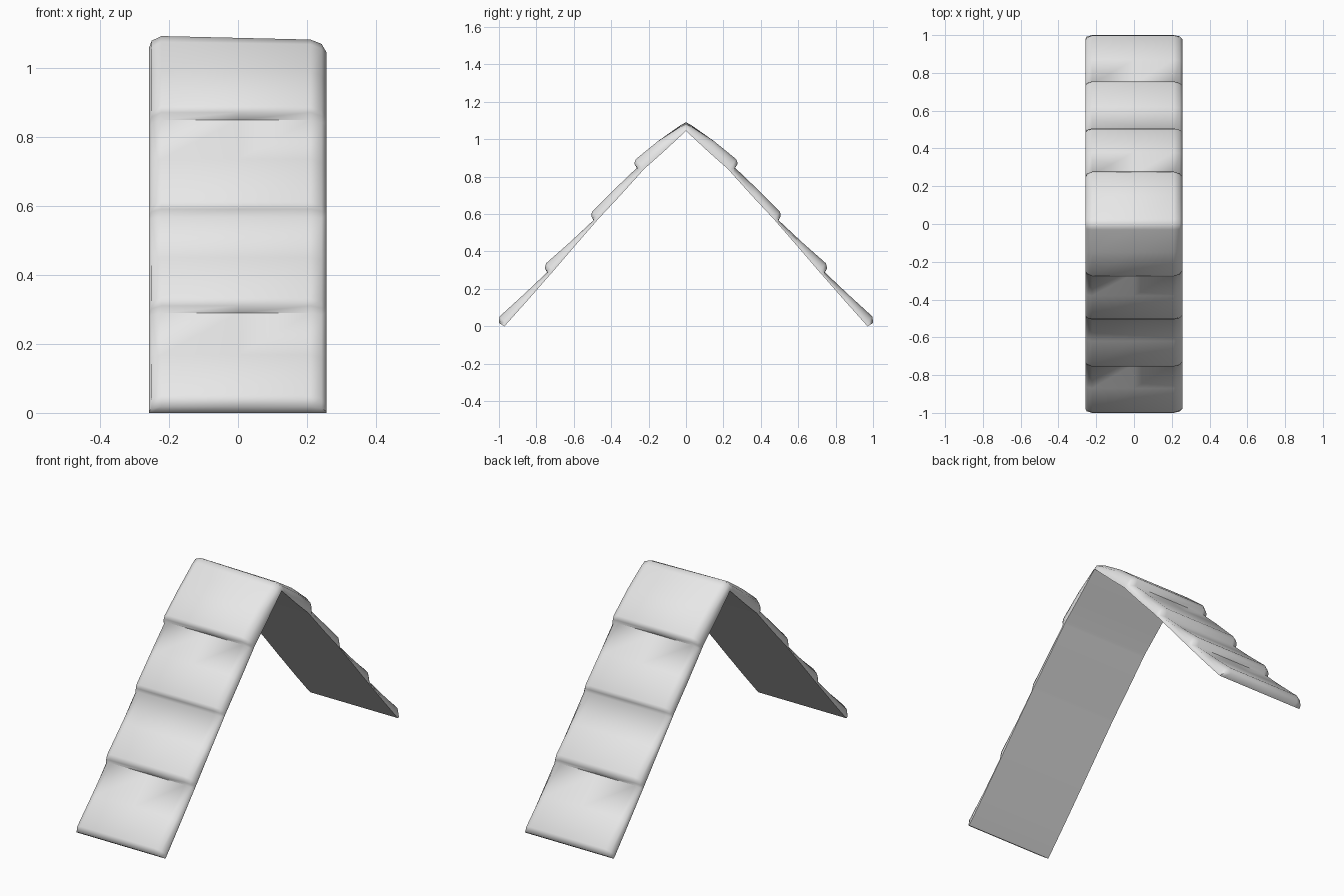
import bpy
import bmesh
import math
from mathutils import Vector

cube = bpy.data.objects.get("Cube")
if cube:
    bpy.data.objects.remove(cube, do_unlink=True)

# Plain grey material
GREY = (0.8, 0.8, 0.8, 1)
mat = bpy.data.materials.new("plain_grey")
mat.use_nodes = True
mat.diffuse_color = GREY
mat.node_tree.nodes["Principled BSDF"].inputs["Base Color"].default_value = GREY

# Half profile (y, z): stepped outer skin, paired with the inner skin, ridge to eave
outer = [(0, 1.092), (0.03, 1.075), (0.15, 0.99), (0.27, 0.892), (0.277, 0.87), (0.262, 0.848),
         (0.38, 0.735), (0.503, 0.612), (0.506, 0.59), (0.495, 0.567),
         (0.62, 0.45), (0.748, 0.337), (0.755, 0.31), (0.742, 0.289),
         (0.87, 0.168), (0.997, 0.052), (1.0, 0.018)]
inner = [(0, 1.045), (0.02, 1.026), (0.12, 0.933), (0.225, 0.84), (0.235, 0.829), (0.247, 0.815),
         (0.36, 0.69), (0.465, 0.578), (0.475, 0.567), (0.485, 0.555),
         (0.6, 0.423), (0.71, 0.295), (0.72, 0.283), (0.732, 0.27),
         (0.85, 0.135), (0.96, 0.012), (0.972, 0.0)]


def both_sides(half):
    return [(-y, z) for y, z in reversed(half[1:])] + half


skin, under = both_sides(outer), both_sides(inner)
n = len(skin)

# Cross-sections along x: the outer skin sinks toward the inner at both rounded edges
stations = [(-0.258, 0.75), (-0.25, 0.3), (-0.222, 0), (0, 0), (0.21, 0), (0.242, 0.25), (0.256, 0.75)]
bm = bmesh.new()
rings = []
for x, sink in stations:
    ring = []
    for (y, z), (v, w) in zip(skin, under):
        a, b = Vector((x, y, z)), Vector((x, v, w))
        ring.append(a.lerp(b, sink))
    ring += [Vector((x, v, w)) for v, w in reversed(under)]
    # The ridge dips slightly toward the left
    for p in ring[:n]:
        if abs(p.y) < 0.1:
            p.z -= 0.012 * (x + 0.256) / 0.51 * (1 - abs(p.y) / 0.1)
    rings.append([bm.verts.new(p) for p in ring])

count = 2 * n
for r, s in zip(rings, rings[1:]):
    for i in range(count):
        j = (i + 1) % count
        bm.faces.new((r[i], r[j], s[j], s[i]))

# Thin side walls
for ring in (rings[0], rings[-1]):
    for i in range(n - 1):
        bm.faces.new((ring[i], ring[i + 1], ring[count - 2 - i], ring[count - 1 - i]))
bmesh.ops.recalc_face_normals(bm, faces=bm.faces)

mesh = bpy.data.meshes.new("stepped_roof")
bm.to_mesh(mesh)
bm.free()
mesh.materials.append(mat)
roof = bpy.data.objects.new("stepped_roof", mesh)
bpy.context.collection.objects.link(roof)
bpy.ops.object.select_all(action="DESELECT")
roof.select_set(True)
bpy.context.view_layer.objects.active = roof
bpy.ops.object.shade_smooth_by_angle(angle=math.radians(75))
